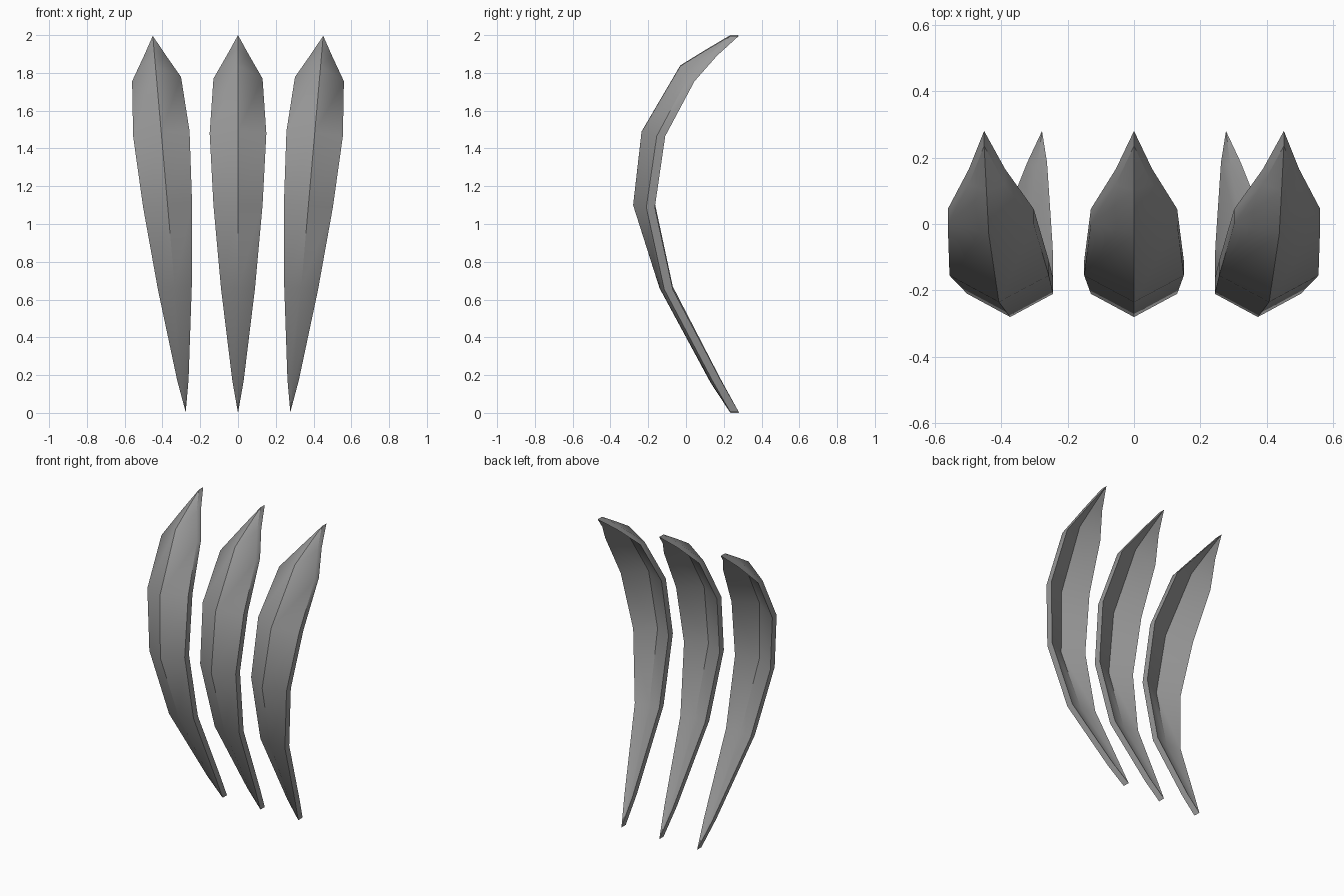
import bpy
import bmesh
import math
from mathutils import Matrix, Vector

cube = bpy.data.objects.get("Cube")
if cube:
    bpy.data.objects.remove(cube, do_unlink=True)

grey = bpy.data.materials.new("plain grey")
grey.use_nodes = True
grey.diffuse_color = (0.32, 0.32, 0.32, 1)
grey.node_tree.nodes["Principled BSDF"].inputs["Base Color"].default_value = grey.diffuse_color

THICKNESS = 0.045
TIP_Y = 0.235
# Rows from bottom to top: half width, edge y, edge z, ridge y, ridge z
ROWS = [
    (0.03, 0.14, 0.17, 0.13, 0.16),
    (0.09, -0.115, 0.66, -0.14, 0.66),
    (0.13, -0.21, 1.10, -0.28, 1.10),
    (0.15, -0.155, 1.48, -0.235, 1.49),
    (0.13, 0.0, 1.77, -0.03, 1.84),
    (0.055, 0.12, 1.90, 0.10, 1.92),
]


def make_blade(name, x, tilt):
    """Curved, ridged blade with pointed ends, tilted sideways about its middle."""
    bm = bmesh.new()
    bottom = bm.verts.new((0, TIP_Y, 0))
    top = bm.verts.new((0, TIP_Y, 2))
    rows = [[bm.verts.new(p) for p in ((-w, ey, ez), (0, ry, rz), (w, ey, ez))]
            for w, ey, ez, ry, rz in ROWS]

    # Front skin: fans at both points, quads between the rows
    for i in range(2):
        bm.faces.new((bottom, rows[0][i + 1], rows[0][i]))
        bm.faces.new((top, rows[-1][i], rows[-1][i + 1]))
        for low, high in zip(rows, rows[1:]):
            bm.faces.new((low[i], low[i + 1], high[i + 1], high[i]))

    # Back skin and rim
    front = bm.faces[:]
    copy = bmesh.ops.extrude_face_region(bm, geom=front, use_keep_orig=True)
    moved = [g for g in copy["geom"] if isinstance(g, bmesh.types.BMVert)]
    bmesh.ops.translate(bm, verts=moved, vec=Vector((0, THICKNESS, 0)))
    bmesh.ops.recalc_face_normals(bm, faces=bm.faces)

    pivot = Matrix.Translation((0, 0, -1))
    place = Matrix.Translation((x, 0, 1)) @ Matrix.Rotation(tilt, 4, "Y") @ pivot
    bmesh.ops.transform(bm, matrix=place, verts=bm.verts)

    mesh = bpy.data.meshes.new(name)
    bm.to_mesh(mesh)
    bm.free()
    mesh.materials.append(grey)
    blade = bpy.data.objects.new(name, mesh)
    bpy.context.collection.objects.link(blade)
    bpy.ops.object.select_all(action="DESELECT")
    blade.select_set(True)
    bpy.context.view_layer.objects.active = blade
    bpy.ops.object.shade_smooth_by_angle(angle=math.radians(40))


# Three blades, the outer two fanning outward at the top
for side, label in ((-1, "right_blade"), (0, "middle_blade"), (1, "left_blade")):
    make_blade(label, side * 0.364, side * math.radians(5))
